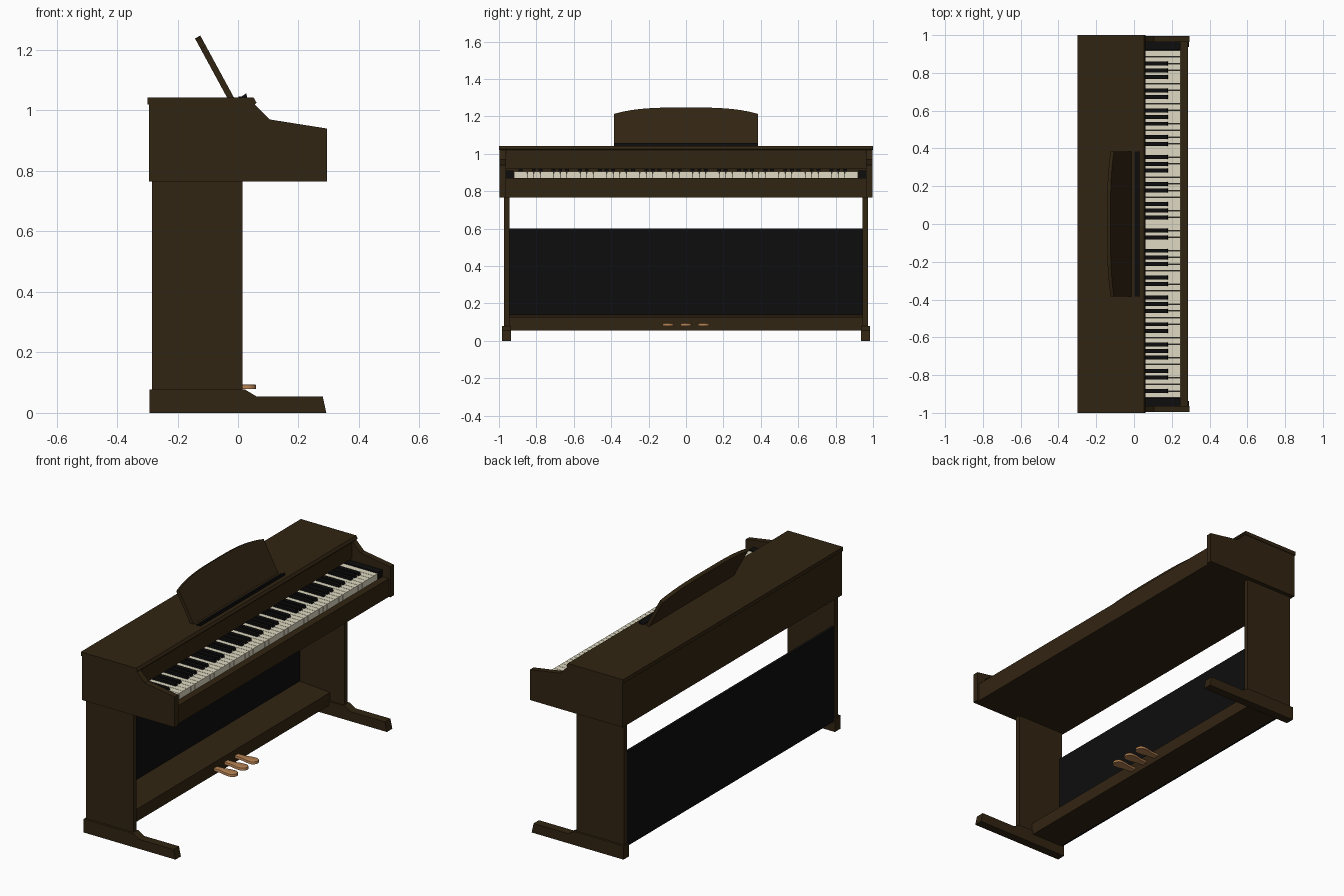
import bpy, bmesh, math
from mathutils import Vector

if "Cube" in bpy.data.objects:
    bpy.data.objects.remove(bpy.data.objects["Cube"])


def material(name, rgb):
    m = bpy.data.materials.new(name)
    m.diffuse_color = (*rgb, 1)
    m.use_nodes = True
    m.node_tree.nodes["Principled BSDF"].inputs["Base Color"].default_value = m.diffuse_color
    return m


WOOD = material("dark_brown_wood", (0.031, 0.018, 0.006))
BLACK = material("black", (0.004, 0.004, 0.004))
IVORY = material("ivory_white", (0.74, 0.70, 0.54))
BRASS = material("copper_brass", (0.46, 0.22, 0.085))


def finish(name, bm, mat):
    bmesh.ops.recalc_face_normals(bm, faces=bm.faces)
    me = bpy.data.meshes.new(name)
    bm.to_mesh(me)
    bm.free()
    me.materials.append(mat)
    ob = bpy.data.objects.new(name, me)
    bpy.context.collection.objects.link(ob)
    return ob


def extrude_loop(bm, points, offset):
    """Closed loop of points, swept along offset into a solid."""
    f = bm.faces.new([bm.verts.new(p) for p in points])
    new = bmesh.ops.extrude_face_region(bm, geom=[f], use_keep_orig=True)["geom"]
    bmesh.ops.translate(bm, vec=offset,
                        verts=[v for v in new if isinstance(v, bmesh.types.BMVert)])


def prism(name, profile, y0, y1, mat, mirror=False):
    """Side profile in x,z extruded along y, optionally mirrored to the other end."""
    bm = bmesh.new()
    extrude_loop(bm, [(x, y0, z) for x, z in profile], (0, y1 - y0, 0))
    ob = finish(name, bm, mat)
    if mirror:
        mod = ob.modifiers.new("mirror", 'MIRROR')
        mod.use_axis = (False, True, False)
    return ob


def rect(x0, x1, z0, z1):
    return [(x0, z0), (x1, z0), (x1, z1), (x0, z1)]


# Case: back box, key bed, front rail and fallboard in one profile
prism("case", [(-.295, .765), (.285, .765), (.285, .87), (.02, .87), (.02, .922),
               (.05, .922), (.05, 1.02), (-.295, 1.02)], -.965, .965, WOOD)
prism("end_cheeks", [(-.295, .765), (.295, .765), (.295, .94), (.105, .97),
                     (.055, 1.02), (-.295, 1.02)], .963, .996, WOOD, True)
prism("lid", [(-.3, 1.02), (.056, 1.02), (.061, 1.026), (.052, 1.042), (-.3, 1.042)],
      -1, 1, WOOD)

# Stand: side legs, feet, back panel and pedal box
prism("side_legs", rect(-.285, .015, .078, .766), .944, .972, WOOD, True)
prism("feet", [(-.292, 0), (.292, 0), (.28, .055), (.06, .055), (.022, .078),
               (-.292, .078)], .936, .985, WOOD, True)
prism("back_panel", rect(-.284, -.268, .058, .60), -.945, .945, BLACK)
prism("pedal_box", [(-.268, .055), (-.075, .055), (-.075, .126), (-.268, .14)],
      -.945, .945, WOOD)

# Keyboard: 52 white keys from low A to high C, black keys between
PITCH = 1.84 / 52
prism("key_end_blocks", rect(.02, .245, .868, .91), .921, .964, BLACK, True)
prism("key_gap_backing", rect(.02, .242, .868, .895), -.92, .92, BLACK)
whites, blacks = bmesh.new(), bmesh.new()
for i in range(52):
    y = -.92 + i * PITCH
    extrude_loop(whites, [(x, y + .001, z) for x, z in rect(.021, .245, .87, .905)],
                 (0, PITCH - .002, 0))
    # letters run A B C D E F G: no black key after B or E
    if i % 7 not in (1, 4) and i < 51:
        profile = [(.022, .9), (.182, .9), (.174, .919), (.022, .919)]
        extrude_loop(blacks, [(x, y + PITCH - .0105, z) for x, z in profile],
                     (0, .021, 0))
finish("white_keys", whites, IVORY)
finish("black_keys", blacks, BLACK)

# Music rest: leaning board with a gently arched top
LEAN = math.radians(28.5)
up = Vector((-math.sin(LEAN), 0, math.cos(LEAN)))
base = Vector((-.012, 0, 1.04))
N = 32
outline = [(-.385, 0), (.385, 0)]
for k in range(N + 1):
    u = math.cos(math.pi * k / N)
    outline.append((.385 * u, .197 + .039 * (1 - abs(u) ** 3.2)))
bm = bmesh.new()
extrude_loop(bm, [base + Vector((0, y, 0)) + up * t for y, t in outline],
             Vector((-math.cos(LEAN), 0, -math.sin(LEAN))) * .02)
finish("music_rest", bm, WOOD)
prism("music_rest_ledge", [(.002, 1.04), (.03, 1.04), (.028, 1.057), (.012, 1.046),
                           (.002, 1.046)], -.385, .385, BLACK)

# Pedals: narrow shank widening to a rounded tip
tip = [(.03 + .03 * math.sin(a), .03 * math.cos(a))
       for a in [math.pi * k / 12 for k in range(13)]]
shape = [(-.08, .017), (-.03, .019), (0, .027)] + tip + \
        [(0, -.027), (-.03, -.019), (-.08, -.017)]
bm = bmesh.new()
for yc in (-.095, 0, .095):
    extrude_loop(bm, [(x, yc + y, .079) for x, y in shape], (0, 0, .015))
top_edges = [e for e in bm.edges if all(v.co.z > .09 for v in e.verts)]
bmesh.ops.bevel(bm, geom=top_edges, offset=.005, segments=2, profile=.5,
                affect='EDGES')
pedals = finish("pedals", bm, BRASS)
bpy.context.view_layer.objects.active = pedals
pedals.select_set(True)
bpy.ops.object.shade_smooth_by_angle(angle=math.radians(40))
